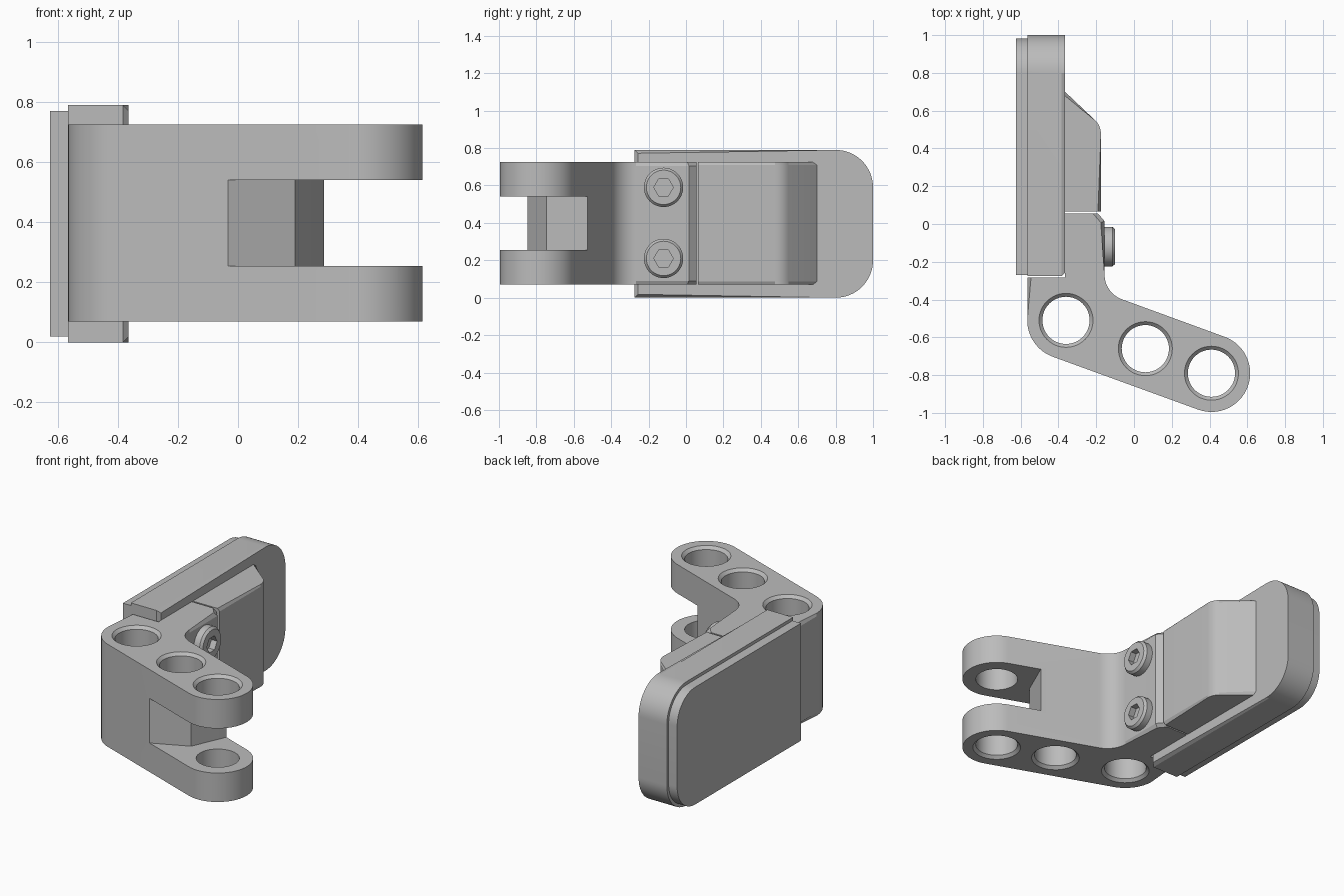
import bpy, bmesh
from math import sin, cos, pi, radians
from mathutils import Vector

if "Cube" in bpy.data.objects:
    bpy.data.objects.remove(bpy.data.objects["Cube"])

grey = bpy.data.materials.new("plain grey")
grey.use_nodes = True
grey.diffuse_color = (0.5, 0.5, 0.5, 1)
grey.node_tree.nodes["Principled BSDF"].inputs["Base Color"].default_value = (0.5, 0.5, 0.5, 1)


def arc(cx, cy, r, start, end, n=16):
    angles = [radians(start + (end - start) * i / n) for i in range(n + 1)]
    return [(cx + r * cos(a), cy + r * sin(a)) for a in angles]


def place(axis, u, v, w):
    return (u, v, w) if axis == "z" else (w, u, v)


def finish(bm, name):
    bmesh.ops.recalc_face_normals(bm, faces=bm.faces)
    mesh = bpy.data.meshes.new(name)
    bm.to_mesh(mesh)
    bm.free()
    mesh.materials.append(grey)
    obj = bpy.data.objects.new(name, mesh)
    bpy.context.collection.objects.link(obj)
    return obj


def loft(name, rings, axis="z", chamfer=0, rule=None):
    """Join equal outlines, given as (points, level); chamfer the edges the rule picks."""
    bm = bmesh.new()
    loops = [[bm.verts.new(place(axis, u, v, w)) for u, v in pts] for pts, w in rings]
    n = len(loops[0])
    for a, b in zip(loops, loops[1:]):
        for i in range(n):
            j = (i + 1) % n
            bm.faces.new((a[i], a[j], b[j], b[i]))
    bm.faces.new(loops[0][::-1])
    bm.faces.new(loops[-1])
    if chamfer:
        picked = [e for e in bm.edges
                  if rule((e.verts[0].co + e.verts[1].co) / 2, e.verts[1].co - e.verts[0].co)]
        bmesh.ops.bevel(bm, geom=picked, offset=chamfer, segments=1,
                        affect="EDGES", profile=0.5, clamp_overlap=True)
    return finish(bm, name)


def lathe(name, centre, steps, axis="z", n=48):
    return loft(name, [(arc(*centre, r, 0, 360 - 360 / n, n - 1), w) for r, w in steps], axis)


def cut(obj, cutters):
    for cutter in cutters:
        cutter.hide_render = True
        mod = obj.modifiers.new("cut", "BOOLEAN")
        mod.operation, mod.solver, mod.object = "DIFFERENCE", "EXACT", cutter
    graph = bpy.context.evaluated_depsgraph_get()
    mesh = bpy.data.meshes.new_from_object(obj.evaluated_get(graph))
    obj.modifiers.clear()
    obj.data = mesh
    for cutter in cutters:
        bpy.data.objects.remove(cutter)


LOW, HIGH = 0.07, 0.725
JOINT, BACK, FACE = -0.365, -0.565, -0.156
parts = []


# Angled hinge bracket
def bracket_rim(mid, d):
    if abs(d.z) > 0.01:
        return False
    at_joint = abs(mid.x - JOINT) < 0.001 and mid.y > -0.29
    at_ends = abs(d.y) < 0.001 and mid.y > -0.29
    return not (at_joint or at_ends)


outline = ([(BACK, -0.283)] + arc(-0.36, -0.51, 0.205, 180, 250)
           + arc(0.41, -0.79, 0.205, -110, 70, 32)
           + arc(-0.016, -0.267, 0.14, 250, 180)
           + [(FACE, 0.015), (-0.19, 0.055), (JOINT, 0.055), (JOINT, -0.283)])
bracket = loft("hinge_bracket", [(outline, LOW), (outline, HIGH)], "z", 0.02, bracket_rim)

# Chamfered pin holes and the slot between the two prongs
R, C = 0.125, 0.018
cutters = [lathe("hole_cutter", c, [(R + 2 * C, LOW - C), (R, LOW + C), (R, HIGH - C), (R + 2 * C, HIGH + C)])
           for c in ((-0.36, -0.51), (0.06, -0.66), (0.41, -0.79))]
slot = [(-0.035, -0.848), (-0.035, -1.2), (0.9, -1.2), (0.9, -0.4),
        (0.342, -0.4), (0.285, -0.53), (0.19, -0.745)]
cutters.append(loft("slot_cutter", [(slot, 0.255), (slot, 0.54)]))
cut(bracket, cutters)
parts.append(bracket)


# Mounting plate and backing pad, rounded at the rear
def rounded_end(y0, y1, z0, z1, r):
    return ([(y0, z0)] + arc(y1 - r, z0 + r, r, -90, 0)
            + arc(y1 - r, z1 - r, r, 0, 90) + [(y0, z1)])


shape = rounded_end(-0.275, 1.0, 0, 0.79, 0.2)
parts.append(loft("mounting_plate", [(shape, BACK), (shape, JOINT)], "x", 0.018,
                  lambda mid, d: abs(mid.x - JOINT) < 0.001))
shape = rounded_end(-0.27, 0.982, 0.02, 0.77, 0.182)
parts.append(loft("backing_pad", [(shape, -0.625), (shape, BACK)], "x"))

# Wedge block behind the bracket
wedge = ([(JOINT, 0.065), (-0.175, 0.065)] + arc(-0.275, 0.477, 0.1, 0, 45, 8) + [(JOINT, 0.7)])
parts.append(loft("wedge_block", [(wedge, LOW), (wedge, HIGH)], "z", 0.016,
                  lambda mid, d: abs(d.z) < 0.01 and mid.x > JOINT + 0.001 and mid.y > 0.07))

# Socket head screws
for z, side in ((0.21, "lower"), (0.59, "upper")):
    spot = (-0.12, z)
    screw = lathe(side + "_screw", spot,
                  [(0.105, FACE - 0.03), (0.105, -0.115), (0.092, -0.1)], "x")
    cut(screw, [lathe("socket_cutter", spot, [(0.052, -0.14), (0.052, -0.05)], "x", 6)])
    parts.append(screw)

# Smooth the round walls, keep the edges crisp
bpy.ops.object.select_all(action="DESELECT")
for obj in parts:
    obj.select_set(True)
bpy.context.view_layer.objects.active = parts[0]
bpy.ops.object.shade_smooth_by_angle(angle=radians(25))
